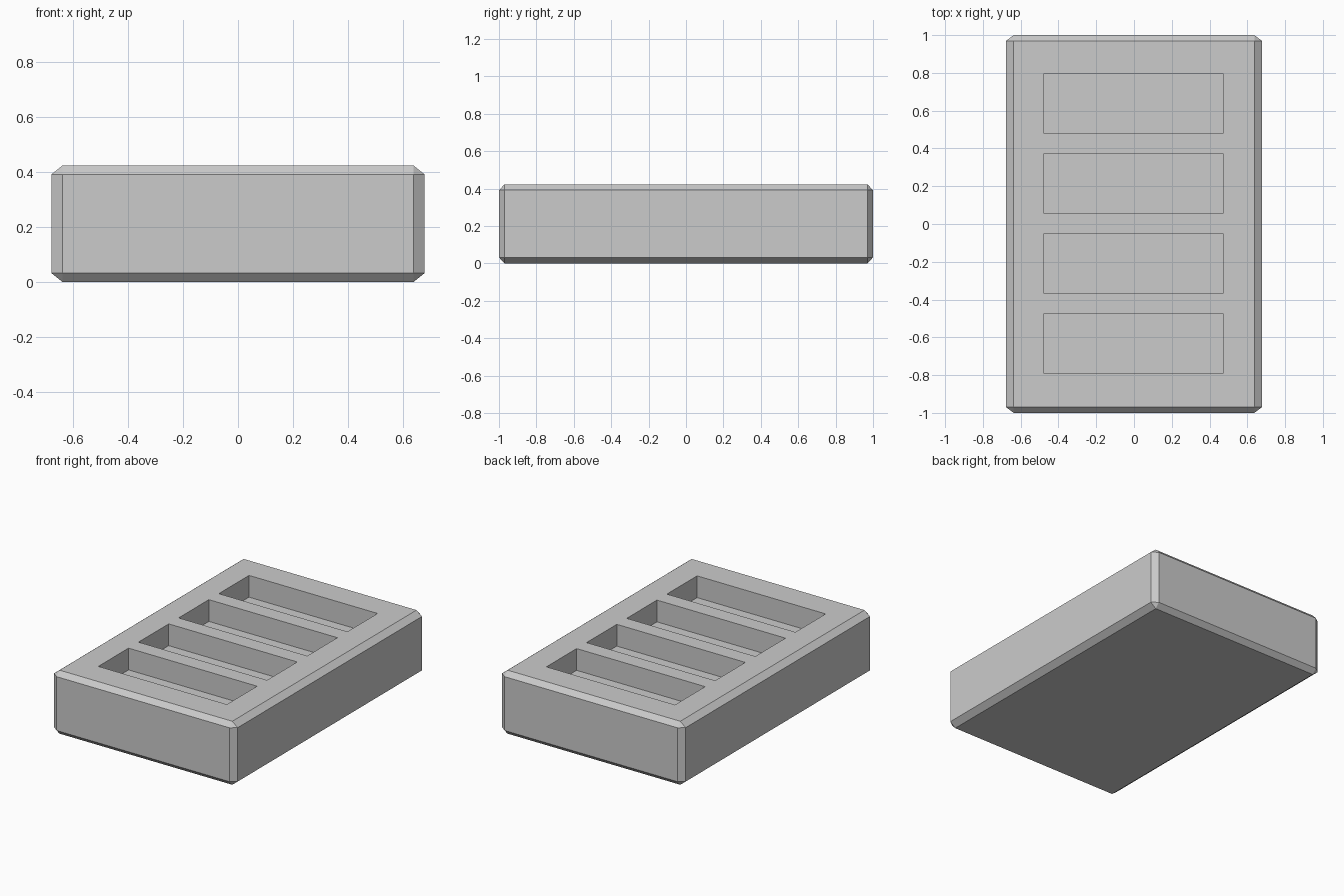
import bpy, bmesh
from mathutils import Vector

if "Cube" in bpy.data.objects:
    bpy.data.objects.remove(bpy.data.objects["Cube"])

HALF = Vector((0.677, 1.0, 0.2115))      # half size of the block
CUT = Vector((0.04, 0.03, 0.032))        # chamfer on each axis
DEPTH = 0.145                            # pocket depth


def to_object(bm, name):
    bmesh.ops.recalc_face_normals(bm, faces=bm.faces)
    mesh = bpy.data.meshes.new(name)
    bm.to_mesh(mesh)
    bm.free()
    obj = bpy.data.objects.new(name, mesh)
    bpy.context.collection.objects.link(obj)
    return obj


# chamfered block: a cube bevelled at unit offset, then scaled to size
bm = bmesh.new()
bmesh.ops.create_cube(bm, size=2)
bmesh.ops.scale(bm, vec=[h / c for h, c in zip(HALF, CUT)], verts=bm.verts)
bmesh.ops.bevel(bm, geom=bm.edges[:], offset=1, offset_type='OFFSET',
                segments=1, affect='EDGES')
bmesh.ops.scale(bm, vec=CUT, verts=bm.verts)
bmesh.ops.translate(bm, vec=(0, 0, HALF.z), verts=bm.verts)
block = to_object(bm, "tray_block")

# four rectangular pockets sunk into the top
bm = bmesh.new()
for i in range(4):
    new = bmesh.ops.create_cube(bm, size=1)["verts"]
    bmesh.ops.scale(bm, vec=(0.948, 0.318, 2 * DEPTH), verts=new)
    bmesh.ops.translate(bm, vec=(-0.002, 0.637 - 0.423 * i, 2 * HALF.z), verts=new)
cutter = to_object(bm, "pocket_cutter")
cutter.hide_render = True
cutter.display_type = 'WIRE'

mod = block.modifiers.new("pockets", 'BOOLEAN')
mod.operation = 'DIFFERENCE'
mod.solver = 'EXACT'
mod.object = cutter
bpy.context.view_layer.objects.active = block
bpy.ops.object.modifier_apply(modifier=mod.name)
bpy.data.objects.remove(cutter)
